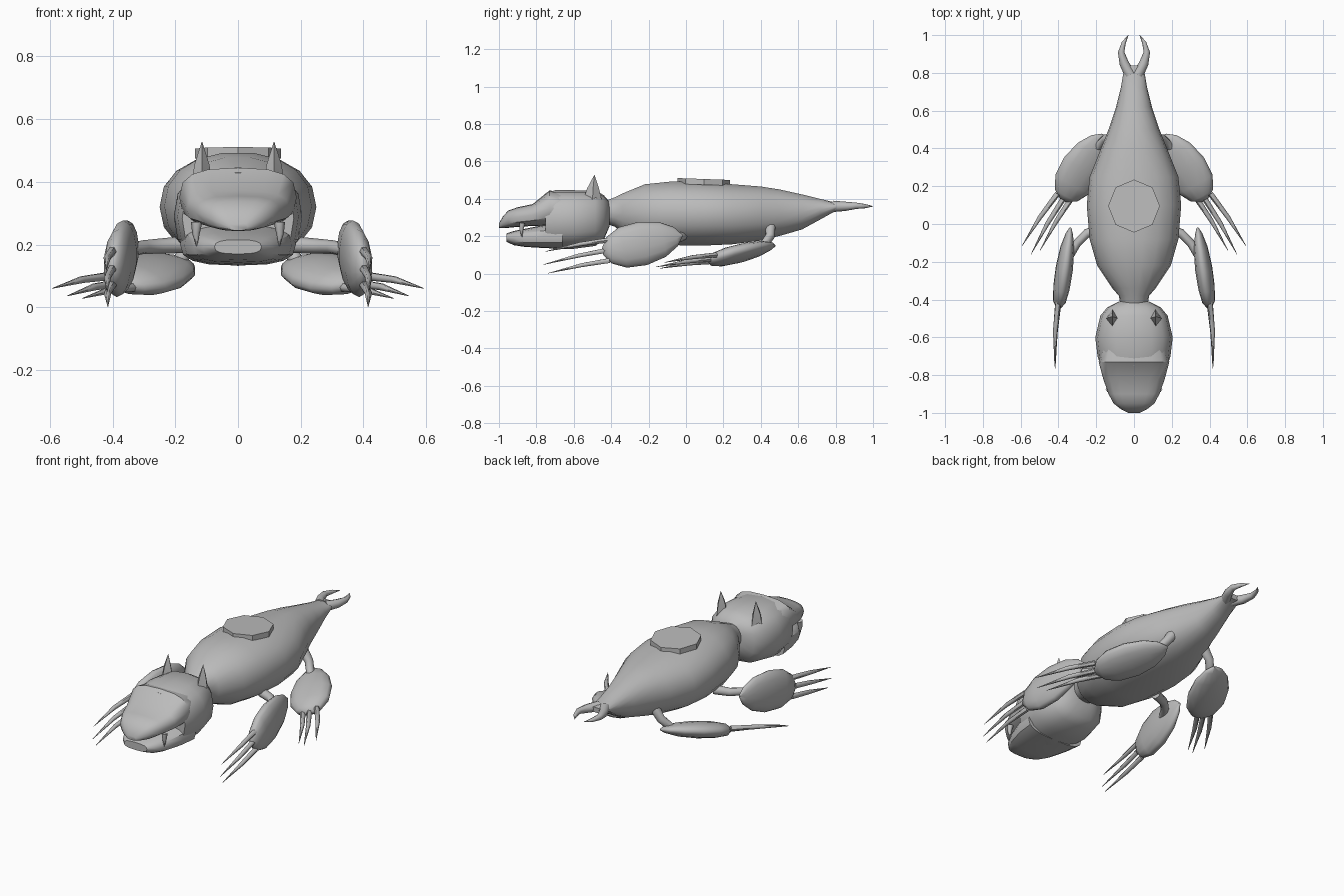
import bpy, bmesh, math
from mathutils import Vector as V

if "Cube" in bpy.data.objects:
    bpy.data.objects.remove(bpy.data.objects["Cube"])

grey = bpy.data.materials.new("plain_grey")
grey.diffuse_color = (0.5, 0.5, 0.5, 1)
grey.use_nodes = True
grey.node_tree.nodes["Principled BSDF"].inputs["Base Color"].default_value = grey.diffuse_color


def loft(name, rings, n=16, p=2.0, mirror=False, angle=40, turn=0.0):
    """Skin a list of (centre, side vector, up vector) super-elliptic rings."""
    bm = bmesh.new()
    loops = []
    for c, u, v in rings:
        loop = []
        for i in range(n):
            a = 2 * math.pi * i / n + turn
            ca, sa = math.cos(a), math.sin(a)
            x = math.copysign(abs(ca) ** (2 / p), ca)
            y = math.copysign(abs(sa) ** (2 / p), sa)
            loop.append(bm.verts.new(V(c) + V(u) * x + V(v) * y))
        loops.append(loop)
    for a, b in zip(loops, loops[1:]):
        for i in range(n):
            j = (i + 1) % n
            bm.faces.new((a[i], a[j], b[j], b[i]))
    bm.faces.new(loops[0])
    bm.faces.new(loops[-1])
    bmesh.ops.recalc_face_normals(bm, faces=bm.faces)
    me = bpy.data.meshes.new(name)
    bm.to_mesh(me)
    bm.free()
    me.materials.append(grey)
    for f in me.polygons:
        f.use_smooth = True
    me.set_sharp_from_angle(angle=math.radians(angle))
    ob = bpy.data.objects.new(name, me)
    bpy.context.collection.objects.link(ob)
    if mirror:
        ob.modifiers.new("mirror", "MIRROR")
    return ob


def hull(name, sections, p, n=16):
    """Loft along y from (y, half width, bottom z, top z)."""
    return loft(name, [((0, y, (b + t) / 2), (w, 0, 0), (0, 0, (t - b) / 2))
                       for y, w, b, t in sections], n, p)


def tube(name, path, radii, n=8):
    """Mirrored tapering tube through the path points."""
    pts = [V(q) for q in path]
    rings = []
    for i, q in enumerate(pts):
        d = pts[min(i + 1, len(pts) - 1)] - pts[max(i - 1, 0)]
        up = V((0, 0, 1)) if abs(d.normalized().z) < 0.9 else V((0, 1, 0))
        s = d.cross(up).normalized()
        rings.append((q, s * radii[i], s.cross(d).normalized() * radii[i]))
    return loft(name, rings, n, mirror=True, angle=60)


def paw(name, rear, front, wide):
    """Flattened teardrop between two points, broad along the wide vector."""
    a, b = V(rear), V(front)
    d = (b - a).normalized()
    w = V(wide)
    w = (w - d * w.dot(d)).normalized()
    t = d.cross(w)
    prof = [(0, .006, .005), (.08, .052, .02), (.25, .095, .037), (.5, .118, .046),
            (.75, .11, .044), (.92, .072, .034), (1, .02, .012)]
    loft(name, [(a.lerp(b, s), w * r, t * k) for s, r, k in prof], 14, mirror=True, angle=60)


def claw(name, start, tip):
    a, b = V(start), V(tip)
    mid = a.lerp(b, .45) + V((.008, 0, .006))
    tube(name, [a, mid, b], [.015, .012, .001], 6)


# Body, tapering from neck to tail
hull("body", [(-.44, .07, .27, .385), (-.38, .08, .25, .41), (-.34, .115, .215, .43),
              (-.22, .195, .165, .48), (-.08, .235, .15, .495), (.1, .25, .148, .492),
              (.25, .235, .155, .48), (.4, .175, .175, .468), (.5, .135, .2, .452),
              (.62, .095, .235, .425), (.72, .07, .29, .4), (.8, .056, .335, .38),
              (.84, .05, .345, .375)], 2.2, 18)

# Eight-sided plate on the back
loft("back_plate", [((0, .095, .475), (.137, 0, 0), (0, .14, -.004)),
                    ((0, .095, .506), (.137, 0, 0), (0, .14, -.005))], 8, angle=30)

# Tail pincers
tube("tail_pincer", [(.02, .79, .36), (.052, .85, .36), (.068, .91, .363), (.054, .96, .361),
                     (.03, 1.0, .36)], [.03, .025, .017, .011, .001])

# Head, muzzle and lower jaw
hull("head", [(-.41, .08, .25, .385), (-.44, .14, .18, .42), (-.485, .178, .148, .445),
              (-.6, .205, .133, .446), (-.7, .193, .132, .446), (-.75, .178, .138, .43)], 2.5)
hull("muzzle", [(-.66, .17, .25, .435), (-.73, .187, .255, .445), (-.82, .163, .255, .372),
                (-.9, .135, .25, .355), (-.95, .108, .245, .338), (-.98, .07, .243, .305),
                (-1.0, .03, .245, .268)], 2.8)
hull("lower_jaw", [(-.66, .185, .133, .27), (-.76, .172, .137, .26), (-.86, .142, .143, .24),
                   (-.92, .112, .152, .228), (-.96, .075, .17, .215)], 2.8)

# Ears and fangs
loft("ear", [((.115, -.5, .39), (.034, 0, 0), (0, .05, 0)),
             ((.115, -.497, .455), (.024, 0, 0), (0, .032, 0)),
             ((.115, -.49, .527), (.001, 0, 0), (0, .001, 0))], 4, mirror=True, angle=20)
tube("fang", [(.132, -.875, .27), (.134, -.88, .235), (.132, -.877, .192)], [.018, .012, .001], 6)

# Front legs
tube("front_leg", [(.17, -.02, .2), (.25, -.05, .195), (.3, -.1, .192), (.36, -.2, .18)],
     [.027, .024, .022, .022])
paw("front_paw", (.337, -.02, .205), (.4, -.445, .118), (.05, 0, -1))
for s, t in [((.4, -.41, .18), (.42, -.755, .118)), ((.4, -.42, .125), (.418, -.765, .048)),
             ((.402, -.41, .07), (.415, -.738, .002))]:
    claw("front_claw", s, t)

# Hind legs
tube("hind_leg", [(.1, .45, .27), (.15, .45, .2), (.19, .41, .145), (.25, .34, .115)],
     [.03, .025, .023, .022])
paw("hind_paw", (.165, .475, .15), (.375, .125, .072), (.8, .5, .3))
for s, t in [((.405, .16, .1), (.593, -.116, .06)), ((.37, .14, .078), (.545, -.16, .036)),
             ((.325, .145, .065), (.497, -.14, .028))]:
    claw("hind_claw", s, t)
